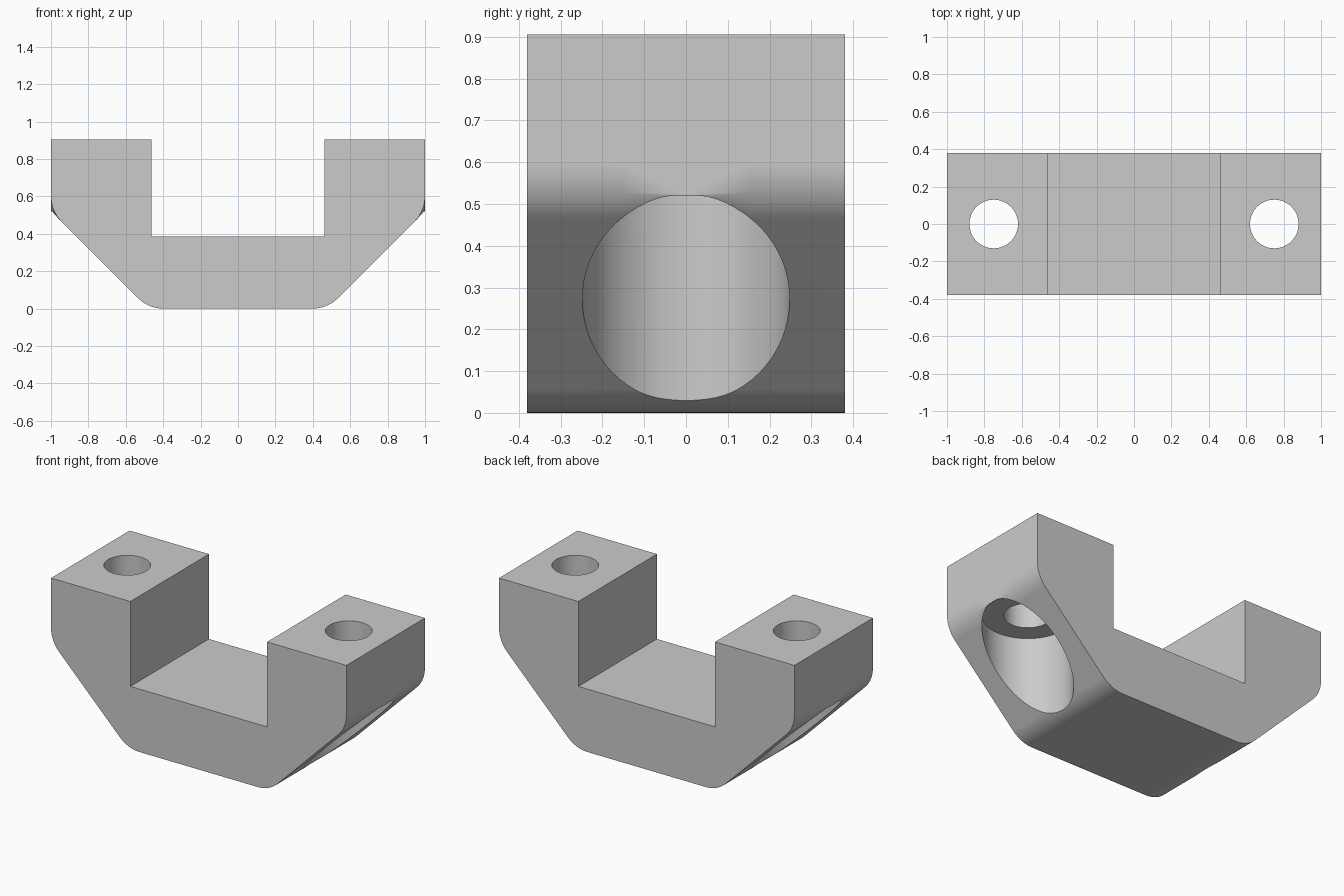
import bpy, bmesh, math

cube = bpy.data.objects.get("Cube")
if cube:
    bpy.data.objects.remove(cube, do_unlink=True)

TOP, HALF_DEPTH = 0.905, 0.38
SLOT_X, SLOT_Z = 0.463, 0.385
CORNER_X, CORNER_Z = 0.479, 0.521     # unrounded chamfer corners
FILLET, SEGMENTS = 0.19, 10
HOLE_X, HOLE_R, POCKET_R, POCKET_TOP = 0.75, 0.13, 0.248, 0.525

grey = bpy.data.materials.new("plain grey")
grey.use_nodes = True
colour = (0.6, 0.6, 0.6, 1)
grey.diffuse_color = colour
grey.node_tree.nodes["Principled BSDF"].inputs["Base Color"].default_value = colour


def half_profile(rounded_end):
    """Right half outline, from the bottom fillet up to the slot floor."""
    setback = FILLET * math.tan(math.pi / 8)
    steps = [math.pi / 4 * i / SEGMENTS for i in range(SEGMENTS + 1)]
    pts = [(CORNER_X - setback + FILLET * math.sin(a),
            FILLET * (1 - math.cos(a))) for a in steps]
    for a in steps:
        if rounded_end:
            b = math.pi / 4 - a
            pts.append((1 - FILLET * (1 - math.cos(b)),
                        CORNER_Z + setback - FILLET * math.sin(b)))
        else:
            pts.append((1, CORNER_Z))
    return pts + [(1, TOP), (SLOT_X, TOP), (SLOT_X, SLOT_Z)]


# Bracket body: profile lofted along the depth, end fillet fading to a point midway
bm = bmesh.new()
rows = []
for y in (-HALF_DEPTH, -0.157, 0, 0.157, HALF_DEPTH):
    half = half_profile(y != 0)
    outline = half + [(-x, z) for x, z in reversed(half)]
    rows.append([bm.verts.new((x, y, z)) for x, z in outline])
for a, b in zip(rows, rows[1:]):
    for i in range(len(a)):
        j = (i + 1) % len(a)
        bm.faces.new((a[i], a[j], b[j], b[i]))
bm.faces.new(rows[0])
bm.faces.new(rows[-1])
bmesh.ops.remove_doubles(bm, verts=bm.verts, dist=0.0001)
bmesh.ops.recalc_face_normals(bm, faces=bm.faces)
mesh = bpy.data.meshes.new("bracket_body")
bm.to_mesh(mesh)
bm.free()
mesh.materials.append(grey)
body = bpy.data.objects.new("bracket_body", mesh)
bpy.context.collection.objects.link(body)


def drill(name, x, radius, low, high):
    bpy.ops.mesh.primitive_cylinder_add(vertices=64, radius=radius, depth=high - low,
                                        location=(x, 0, (low + high) / 2))
    cutter = bpy.context.object
    cutter.name = name
    cutter.data.materials.append(grey)
    cut = body.modifiers.new(name, 'BOOLEAN')
    cut.operation, cut.solver, cut.object = 'DIFFERENCE', 'EXACT', cutter
    return cutter


# Bolt holes and wider pockets below them
cutters = []
for side, x in (("left", HOLE_X), ("right", -HOLE_X)):
    cutters.append(drill(side + "_pocket_cutter", x, POCKET_R, -0.2, POCKET_TOP))
    cutters.append(drill(side + "_bolt_hole_cutter", x, HOLE_R, 0.4, 1.1))

# Apply the cuts and remove the cutters
bpy.ops.object.select_all(action='DESELECT')
bpy.context.view_layer.objects.active = body
body.select_set(True)
for modifier in list(body.modifiers):
    bpy.ops.object.modifier_apply(modifier=modifier.name)
for cutter in cutters:
    bpy.data.objects.remove(cutter, do_unlink=True)

# Merge flat areas, then smooth the fillets and bores
bm = bmesh.new()
bm.from_mesh(body.data)
bmesh.ops.dissolve_limit(bm, angle_limit=0.005, verts=bm.verts, edges=bm.edges)
bm.to_mesh(body.data)
bm.free()
bpy.ops.object.shade_smooth_by_angle(angle=math.radians(30))
weighted = body.modifiers.new("even_shading", 'WEIGHTED_NORMAL')
weighted.keep_sharp = True
